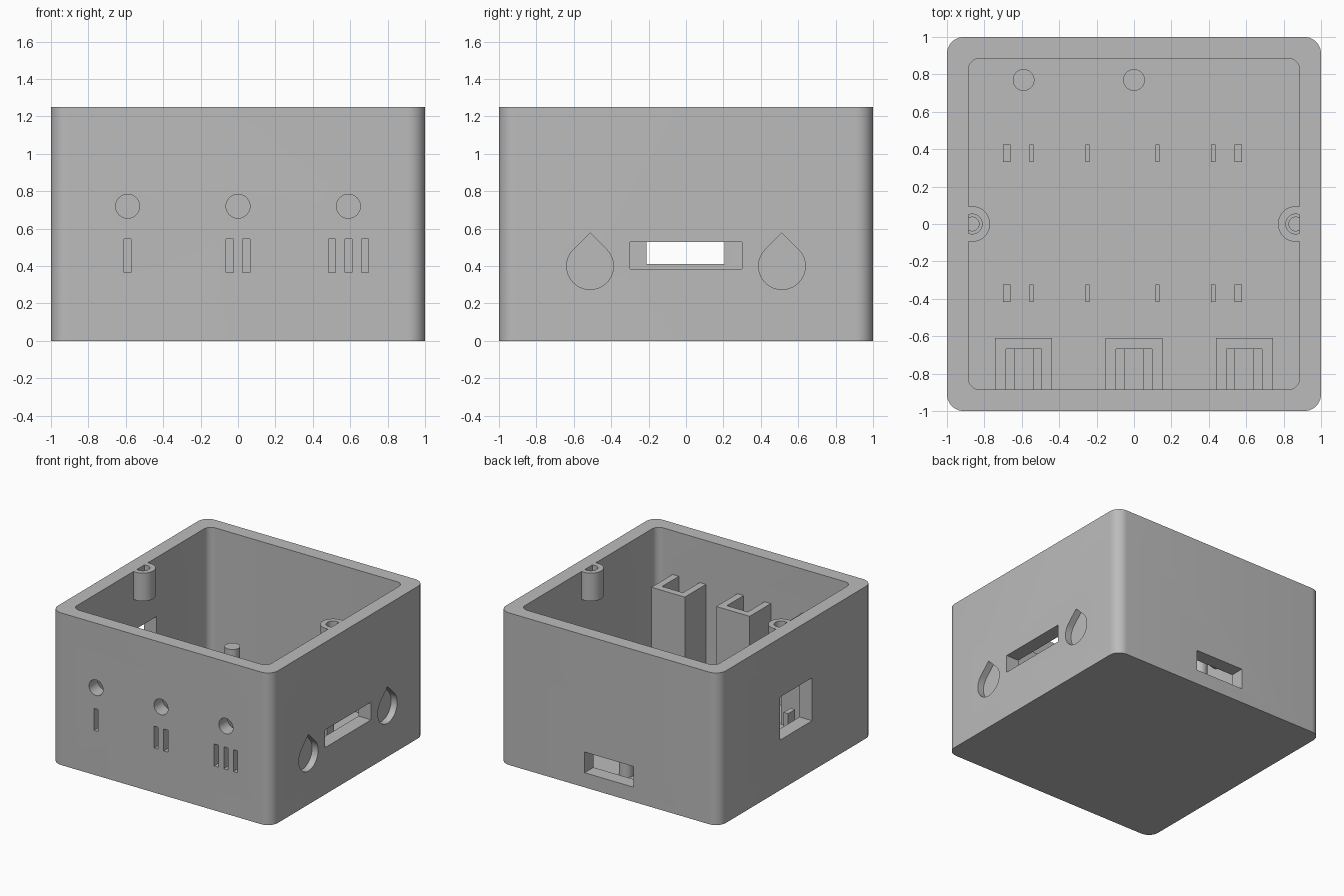
import bpy, bmesh
from math import sin, cos, acos, pi, radians

old = bpy.data.objects.get("Cube")
if old:
    bpy.data.objects.remove(old, do_unlink=True)

grey = bpy.data.materials.new("light_grey_plastic")
grey.use_nodes = True
COLOUR = (0.5, 0.5, 0.5, 1)
grey.diffuse_color = COLOUR
grey.node_tree.nodes["Principled BSDF"].inputs["Base Color"].default_value = COLOUR

HEIGHT, FLOOR, INNER = 1.25, 0.08, 0.885
PLACE = {"x": lambda u, v, w: (w, u, v),
         "y": lambda u, v, w: (u, w, v),
         "z": lambda u, v, w: (u, v, w)}


def prism(name, outline, axis, lo, hi):
    """Extrude a 2D outline along an axis from lo to hi."""
    bm = bmesh.new()
    ends = [[bm.verts.new(PLACE[axis](u, v, w)) for u, v in outline] for w in (lo, hi)]
    bm.faces.new(ends[0])
    bm.faces.new(ends[1])
    n = len(outline)
    for i in range(n):
        j = (i + 1) % n
        bm.faces.new((ends[0][i], ends[0][j], ends[1][j], ends[1][i]))
    bmesh.ops.recalc_face_normals(bm, faces=bm.faces)
    mesh = bpy.data.meshes.new(name)
    bm.to_mesh(mesh)
    bm.free()
    mesh.materials.append(grey)
    obj = bpy.data.objects.new(name, mesh)
    bpy.context.collection.objects.link(obj)
    return obj


def cut(target, *shape):
    """Subtract a prism from the target and discard the cutter."""
    cutter = prism("cutter", *shape)
    cutter.hide_render = True
    mod = target.modifiers.new("cut", "BOOLEAN")
    mod.operation, mod.solver, mod.object = "DIFFERENCE", "EXACT", cutter
    bpy.context.view_layer.objects.active = target
    bpy.ops.object.modifier_apply(modifier=mod.name)
    bpy.data.objects.remove(cutter, do_unlink=True)


def rect(u0, u1, v0, v1):
    return [(u0, v0), (u1, v0), (u1, v1), (u0, v1)]


def arc(cu, cv, r, a0, a1, n):
    return [(cu + r * cos(a0 + (a1 - a0) * i / n), cv + r * sin(a0 + (a1 - a0) * i / n))
            for i in range(n + 1)]


def circle(cu, cv, r, n=40):
    return arc(cu, cv, r, 0, 2 * pi, n)[:-1]


def rounded_square(half, r):
    pts = []
    for k, (sx, sy) in enumerate(((1, 1), (-1, 1), (-1, -1), (1, -1))):
        pts += arc(sx * (half - r), sy * (half - r), r, k * pi / 2, (k + 1) * pi / 2, 10)
    return pts


def teardrop(cu, cv, r):
    return arc(cu, cv, r, 3 * pi / 4, 9 * pi / 4, 40) + [(cu, cv + r * 2 ** 0.5)]


def half_round(side, r, flat):
    """Circle beside a side wall, cut off at the flat line."""
    a = acos((flat - 0.865) / r)
    return [(side * u, v) for u, v in arc(0.865, 0, r, a, 2 * pi - a, 32)]


# Open-topped shell
shell = prism("box_shell", rounded_square(1, 0.09), "z", 0, HEIGHT)
cut(shell, rounded_square(INNER, 0.06), "z", FLOOR, HEIGHT + 0.1)

# Front button holes and engraved tally marks
BAYS = (-0.59, 0, 0.59)
for count, x in enumerate(BAYS, 1):
    cut(shell, circle(x, 0.72, 0.064), "y", -1.1, -0.8)
    for i in range(count):
        mx = x + (i - (count - 1) / 2) * 0.088
        cut(shell, rect(mx - 0.019, mx + 0.019, 0.365, 0.545), "y", -1.1, -0.945)

# Side slot with engraved drops, opposite window, rear slot
cut(shell, rect(-0.3, 0.3, 0.385, 0.53), "x", 0.8, 1.1)
for y in (-0.513, 0.513):
    cut(shell, teardrop(y, 0.4, 0.125), "x", 0.945, 1.1)
cut(shell, rect(-0.21, 0.205, 0.412, 0.765), "x", -1.1, -0.8)
cut(shell, rect(-0.222, 0.222, 0.12, 0.29), "y", 0.8, 1.1)
parts = [shell]

# Screw bosses hanging at the rim
for label, side in (("left", 1), ("right", -1)):
    boss = prism(label + "_screw_boss", half_round(side, 0.095, INNER), "z", 1.02, HEIGHT)
    cut(boss, half_round(side, 0.053, INNER + 0.005), "z", 1.14, HEIGHT + 0.1)
    cut(boss, half_round(side, 0.037, INNER + 0.005), "z", 1.06, 1.2)
    parts.append(boss)

# Button brackets: channel is narrow low down and wide above
for i, x in enumerate(BAYS, 1):
    bracket = prism(f"button_bracket_{i}", rect(x - 0.152, x + 0.152, -INNER, -0.61),
                    "z", FLOOR, 0.89)
    cut(bracket, rect(x - 0.05, x + 0.05, -1, -0.667), "z", FLOOR - 0.1, 0.7)
    cut(bracket, rect(x - 0.095, x + 0.095, -1, -0.667), "z", 0.6, 1)
    parts.append(bracket)

# Board clips on the floor
CLIPS = ((-0.68, 0.021), (-0.547, 0.011), (-0.248, 0.011),
         (0.125, 0.011), (0.424, 0.011), (0.557, 0.021))
for row, y in (("front", -0.37), ("back", 0.378)):
    for i, (x, half) in enumerate(CLIPS, 1):
        parts.append(prism(f"{row}_board_clip_{i}",
                           rect(x - half, x + half, y - 0.046, y + 0.046),
                           "z", FLOOR, 0.346))

# Round standoffs near the back wall
for i, x in enumerate((-0.59, 0), 1):
    parts.append(prism(f"standoff_{i}", circle(x, 0.77, 0.058), "z", FLOOR, 0.385))

# Smooth curved walls, keep edges sharp
bpy.ops.object.select_all(action="DESELECT")
for part in parts:
    part.select_set(True)
bpy.context.view_layer.objects.active = shell
bpy.ops.object.shade_smooth_by_angle(angle=radians(30))
